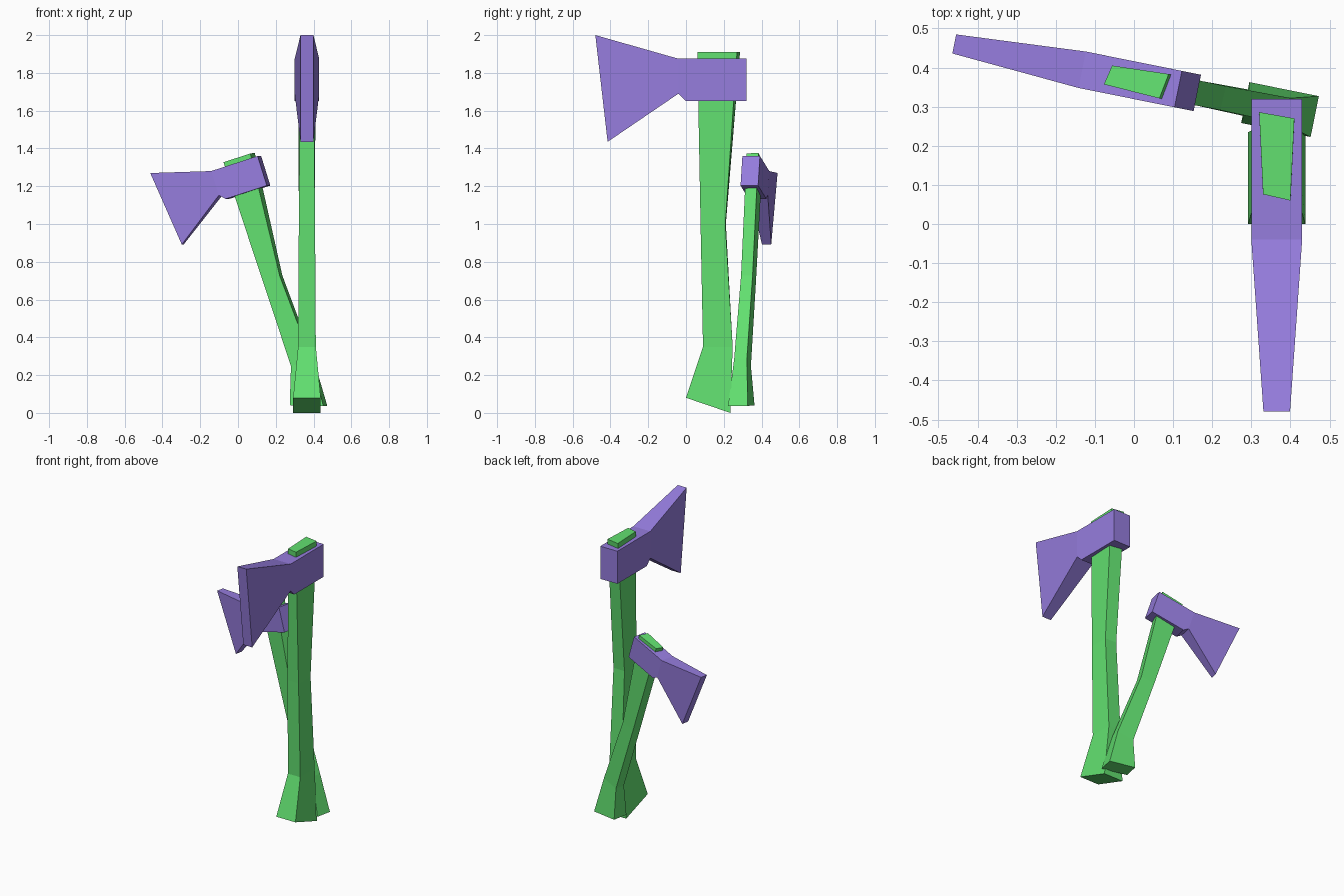
import bpy, bmesh
from mathutils import Matrix, Vector

if "Cube" in bpy.data.objects:
    bpy.data.objects.remove(bpy.data.objects["Cube"])


def material(name, rgb):
    m = bpy.data.materials.new(name)
    m.diffuse_color = (*rgb, 1)
    m.use_nodes = True
    m.node_tree.nodes["Principled BSDF"].inputs["Base Color"].default_value = m.diffuse_color
    return m


green = material("handle green", (0.122, 0.745, 0.162))
purple = material("head purple", (0.305, 0.205, 0.73))
CX = 0.365  # centre plane of the upright axe


def finish(bm, name, mat):
    bmesh.ops.recalc_face_normals(bm, faces=bm.faces)
    me = bpy.data.meshes.new(name)
    bm.to_mesh(me)
    bm.free()
    me.materials.append(mat)
    ob = bpy.data.objects.new(name, me)
    bpy.context.collection.objects.link(ob)
    return ob


# handle: four-sided rings lofted from foot to top
# front half width, back half width, front y, front z, back y, back z, side skew
rings = [
    (0.073, 0.073, 0.0, 0.08, 0.235, 0.0, 0.0),
    (0.047, 0.047, 0.09, 0.35, 0.247, 0.35, 0.0),
    (0.043, 0.043, 0.077, 1.0, 0.208, 1.0, 0.003),
    (0.035, 0.045, 0.06, 1.91, 0.27, 1.91, 0.016),
]


def build_handle(name):
    bm = bmesh.new()
    loops = []
    for wf, wb, yf, zf, yb, zb, skew in rings:
        loops.append([bm.verts.new(p) for p in (
            (CX - wf, yf + skew, zf), (CX + wf, yf, zf),
            (CX + wb, yb, zb), (CX - wb, yb + skew, zb))])
    for a, b in zip(loops, loops[1:]):
        for i in range(4):
            j = (i + 1) % 4
            bm.faces.new((a[i], a[j], b[j], b[i]))
    bm.faces.new(loops[0])
    bm.faces.new(loops[-1])
    return finish(bm, name, green)


# head: side outline (y, z, half width), mirrored to both sides
outline = [
    (0.32, 1.65, 0.065), (0.32, 1.875, 0.065), (-0.04, 1.875, 0.065),
    (-0.48, 2.0, 0.034), (-0.415, 1.435, 0.034),
    (-0.04, 1.69, 0.065), (0.0, 1.65, 0.065),
]


def build_head(name):
    bm = bmesh.new()
    sides = [[bm.verts.new((CX + s * w, y, z)) for y, z, w in outline]
             for s in (-1, 1)]
    for v in sides:
        bm.faces.new([v[i] for i in (0, 1, 2, 5, 6)])   # block
        bm.faces.new([v[i] for i in (2, 3, 4, 5)])      # blade
    a, b = sides
    for i in range(len(a)):
        j = (i + 1) % len(a)
        bm.faces.new((a[i], a[j], b[j], b[i]))
    return finish(bm, name, purple)


# large upright axe
build_handle("large_axe_handle")
build_head("large_axe_head")

# small leaning axe: same shape, scaled and turned about the top of the head's back
y_axis = Vector((0.933, -0.188, 0.303)).normalized()
z_axis = Vector((-0.298, 0.06, 0.953))
x_axis = y_axis.cross(z_axis).normalized()
z_axis = x_axis.cross(y_axis)
turn = Matrix((x_axis, y_axis, z_axis)).transposed().to_4x4()
lean = (Matrix.Translation((0.113, 0.345, 1.36)) @ turn @ Matrix.Scale(0.73, 4)
        @ Matrix.Translation((-CX, -0.32, -1.875)))
for ob in (build_handle("small_axe_handle"), build_head("small_axe_head")):
    ob.data.transform(lean)
